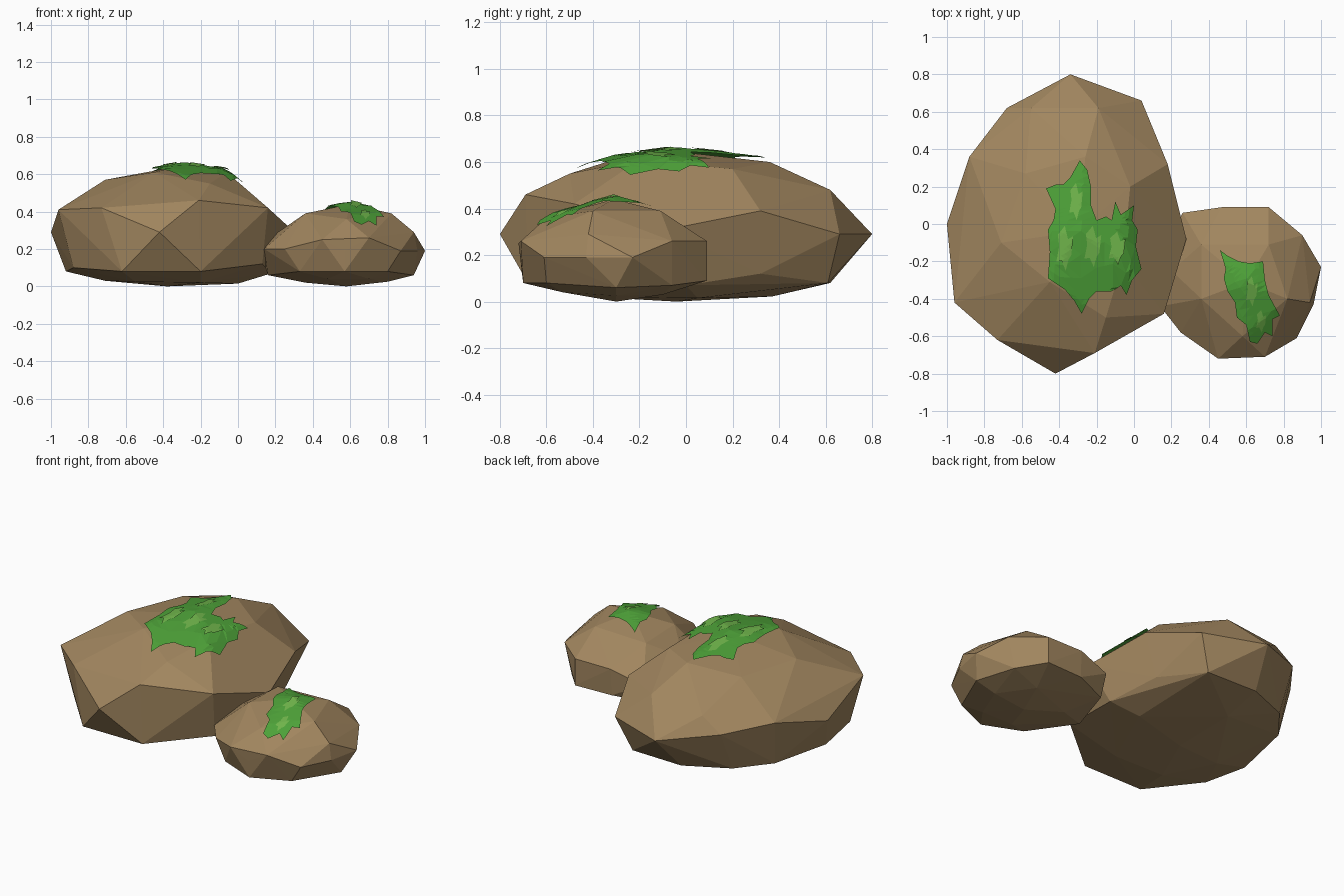
import bpy, bmesh
from mathutils import Vector
from mathutils.bvhtree import BVHTree


def material(name, rgb):
    m = bpy.data.materials.new(name)
    m.diffuse_color = (*rgb, 1)
    return m


STONE = material("stone", (0.36, 0.24, 0.115))
MOSS = material("moss", (0.075, 0.36, 0.04))
MOSS_DARK = material("moss_edge", (0.025, 0.15, 0.025))
MOSS_LIGHT = material("moss_light", (0.16, 0.46, 0.07))


def finish(bm, name, mats):
    me = bpy.data.meshes.new(name)
    bm.to_mesh(me)
    bm.free()
    for m in mats:
        me.materials.append(m)
    bpy.context.collection.objects.link(bpy.data.objects.new(name, me))


def rock(name, pts):
    """Faceted boulder: convex hull of corner points; returns a tree for draping moss."""
    bm = bmesh.new()
    for p in pts:
        bm.verts.new(p)
    hull = bmesh.ops.convex_hull(bm, input=bm.verts)
    loose = {v for v in bm.verts if not v.link_faces}
    bmesh.ops.delete(bm, geom=list(loose), context='VERTS')
    bmesh.ops.recalc_face_normals(bm, faces=bm.faces)
    tree = BVHTree.FromBMesh(bm)
    finish(bm, name, [STONE])
    return tree


def drape(name, tree, outline, low, high, rim, mats):
    """Flat outline with a sloped rim, laid over the rock below it."""
    bm = bmesh.new()
    face = bm.faces.new([bm.verts.new((x, y, low)) for x, y in outline])
    face.normal_update()
    if face.normal.z < 0:
        face.normal_flip()
    edge = bmesh.ops.inset_region(bm, faces=[face], thickness=rim, use_even_offset=False)
    for f in edge["faces"]:
        f.material_index = 1
    for v in face.verts:
        v.co.z = high
    bmesh.ops.triangulate(bm, faces=[face])
    bmesh.ops.subdivide_edges(bm, edges=bm.edges[:], cuts=2, use_grid_fill=True)
    bmesh.ops.triangulate(bm, faces=bm.faces[:])
    for v in bm.verts:
        hit = tree.ray_cast(Vector((v.co.x, v.co.y, 5)), Vector((0, 0, -1)))[0]
        if hit:
            v.co.z += hit.z
    finish(bm, name, mats)


# Large boulder: waist, crown, underside
big = rock("large_rock", [
    (-0.34, 0.80, 0.29), (0.04, 0.66, 0.29), (0.18, 0.32, 0.39), (0.28, -0.08, 0.31),
    (0.16, -0.48, 0.42), (-0.21, -0.69, 0.46), (-0.42, -0.80, 0.29), (-0.73, -0.62, 0.42),
    (-0.96, -0.42, 0.41), (-1.0, 0, 0.29), (-0.88, 0.36, 0.38), (-0.68, 0.62, 0.35),
    (-0.19, 0.62, 0.48), (-0.55, 0.62, 0.44), (-0.26, 0.36, 0.60), (-0.58, 0.27, 0.56),
    (-0.71, -0.10, 0.57), (-0.45, -0.31, 0.61), (-0.06, -0.20, 0.61), (-0.02, 0.20, 0.57),
    (-0.30, -0.04, 0.645), (-0.15, -0.50, 0.55),
    (-0.92, -0.10, 0.08), (-0.88, -0.40, 0.10), (-0.62, -0.68, 0.08), (-0.20, -0.68, 0.08),
    (0.13, -0.42, 0.12), (0.18, 0.0, 0.07), (0.10, 0.32, 0.12), (-0.05, 0.61, 0.08),
    (-0.40, 0.62, 0.08), (-0.68, 0.50, 0.09), (-0.84, 0.30, 0.09),
    (-0.71, -0.10, 0.03), (-0.40, 0.37, 0.022), (0.0, 0.05, 0.015),
    (-0.38, -0.04, 0.0), (-0.20, -0.40, 0.02), (-0.55, -0.40, 0.025)])

# Small boulder
small = rock("small_rock", [
    (0.26, 0.06, 0.20), (0.47, 0.09, 0.26), (0.72, 0.09, 0.26), (0.72, 0.09, 0.09),
    (0.47, 0.08, 0.09), (0.90, -0.06, 0.26), (1.0, -0.23, 0.19), (0.94, -0.42, 0.29),
    (0.96, -0.43, 0.19), (0.87, -0.61, 0.19), (0.70, -0.71, 0.26), (0.57, -0.71, 0.19),
    (0.45, -0.72, 0.25), (0.25, -0.58, 0.20), (0.14, -0.44, 0.20), (0.12, -0.20, 0.18),
    (0.20, -0.25, 0.28), (0.36, -0.11, 0.38), (0.36, -0.40, 0.39), (0.60, -0.31, 0.44),
    (0.58, -0.60, 0.36), (0.82, -0.40, 0.39), (0.72, -0.11, 0.39),
    (0.94, -0.30, 0.06), (0.85, -0.06, 0.07), (0.80, -0.60, 0.08), (0.57, -0.70, 0.08),
    (0.33, -0.60, 0.08), (0.16, -0.30, 0.06), (0.25, 0.0, 0.07),
    (0.80, -0.30, 0.025), (0.65, -0.10, 0.03), (0.36, -0.20, 0.02),
    (0.58, -0.30, 0.0), (0.48, -0.53, 0.04), (0.70, -0.53, 0.04)])

# Ragged moss caps
drape("large_moss", big, [
    (-0.29, 0.34), (-0.25, 0.29), (-0.23, 0.20), (-0.23, 0.10), (-0.20, 0.02), (-0.15, 0.04),
    (-0.12, 0.02), (-0.10, 0.12), (-0.07, 0.05), (0.0, 0.10), (-0.01, 0.02), (0.02, -0.03),
    (0.01, -0.12), (0.04, -0.24), (-0.01, -0.30), (-0.04, -0.38), (-0.07, -0.33),
    (-0.12, -0.36), (-0.20, -0.36), (-0.24, -0.40), (-0.28, -0.48), (-0.32, -0.41),
    (-0.37, -0.35), (-0.46, -0.29), (-0.45, -0.15), (-0.46, -0.03), (-0.43, 0.02),
    (-0.42, 0.08), (-0.47, 0.19), (-0.42, 0.21), (-0.38, 0.21), (-0.34, 0.25)],
    -0.005, 0.022, 0.02, [MOSS, MOSS_DARK])
drape("small_moss", small, [
    (0.46, -0.14), (0.50, -0.17), (0.56, -0.20), (0.62, -0.21), (0.69, -0.20), (0.70, -0.30),
    (0.72, -0.38), (0.78, -0.49), (0.74, -0.51), (0.74, -0.60), (0.70, -0.58), (0.66, -0.64),
    (0.62, -0.63), (0.60, -0.54), (0.55, -0.50), (0.54, -0.42), (0.50, -0.36), (0.48, -0.29),
    (0.49, -0.24)], -0.005, 0.018, 0.014, [MOSS, MOSS_DARK])

# Pale tufts on top of the moss: (rock, centre, half size, base height)
shape = [(0, 1), (0.35, 0.4), (0.9, 0.55), (0.7, -0.3), (0.4, -0.5), (0.1, -1),
         (-0.35, -0.55), (-0.9, -0.6), (-0.6, 0.1), (-0.75, 0.6)]
tufts = [(big, -0.37, -0.13, 0.05, 0.12, 0.022), (big, -0.22, -0.12, 0.05, 0.11, 0.022),
         (big, -0.09, -0.13, 0.05, 0.09, 0.022), (big, -0.31, 0.12, 0.04, 0.10, 0.022),
         (small, 0.63, -0.36, 0.035, 0.08, 0.018), (small, 0.68, -0.52, 0.03, 0.06, 0.018)]
for i, (tree, cx, cy, sx, sy, base) in enumerate(tufts):
    drape(f"moss_tuft_{i + 1}", tree, [(cx + x * sx, cy + y * sy) for x, y in shape],
          base, base + 0.004, 0.006, [MOSS_LIGHT, MOSS_LIGHT])
